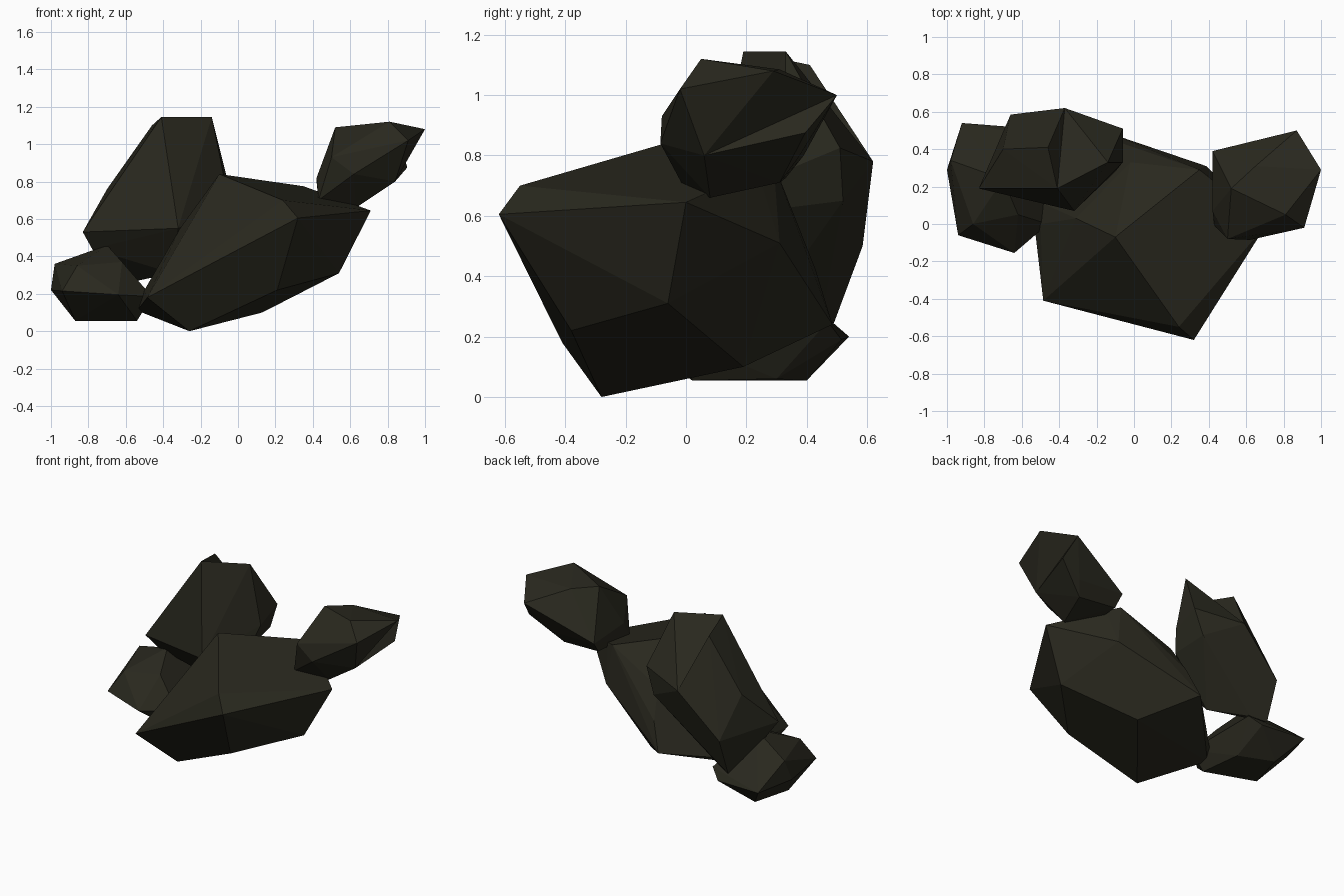
import bpy, bmesh

cube = bpy.data.objects.get("Cube")
if cube:
    bpy.data.objects.remove(cube, do_unlink=True)

# One dark olive stone colour
STONE = (0.022, 0.021, 0.013, 1.0)
stone = bpy.data.materials.new("dark_olive_stone")
stone.use_nodes = True
stone.diffuse_color = STONE
bsdf = stone.node_tree.nodes["Principled BSDF"]
bsdf.inputs["Base Color"].default_value = STONE
bsdf.inputs["Roughness"].default_value = 0.9


def rock(name, corners, dent=None):
    """Faceted boulder: the convex hull of a few corner points.
    dent: the two corners whose shared ridge is turned into a crease."""
    bm = bmesh.new()
    verts = [bm.verts.new(c) for c in corners]
    bmesh.ops.convex_hull(bm, input=verts)
    if dent:
        ridge = bm.edges.get([verts[i] for i in dent])
        if ridge:
            bmesh.utils.edge_rotate(ridge)
    loose = [v for v in bm.verts if not v.link_faces]
    bmesh.ops.delete(bm, geom=loose, context='VERTS')
    # merge nearly flat neighbours into larger facets
    bmesh.ops.dissolve_limit(bm, angle_limit=0.04, verts=bm.verts[:], edges=bm.edges[:])
    bmesh.ops.recalc_face_normals(bm, faces=bm.faces[:])
    mesh = bpy.data.meshes.new(name)
    bm.to_mesh(mesh)
    bm.free()
    mesh.materials.append(stone)
    obj = bpy.data.objects.new(name, mesh)
    bpy.context.collection.objects.link(obj)


# Large central boulder
rock("main_boulder", [
    (-0.10, -0.07, 0.84), (0.24, -0.55, 0.70), (0.32, -0.62, 0.605),
    (-0.485, -0.41, 0.18), (-0.26, -0.28, 0.0), (0.21, -0.38, 0.22),
    (0.54, -0.06, 0.31), (0.71, 0.0, 0.645), (0.13, 0.19, 0.10),
    (0.35, 0.29, 0.775), (0.42, 0.24, 0.74), (0.385, 0.31, 0.51),
    (-0.02, 0.33, 0.60), (-0.06, 0.43, 0.42), (-0.13, 0.485, 0.24),
    (-0.54, 0.06, 0.11), (-0.51, 0.12, 0.16), (-0.50, 0.0, 0.22),
    (-0.31, 0.03, 0.55),
])

# Tall leaning boulder at the back
rock("tall_boulder", [
    (-0.41, 0.19, 1.145), (-0.14, 0.33, 1.145), (-0.46, 0.41, 1.10),
    (-0.70, 0.40, 0.76), (-0.83, 0.19, 0.53), (-0.32, 0.07, 0.55),
    (-0.37, 0.62, 0.78), (-0.06, 0.51, 0.825), (-0.06, 0.33, 0.75),
    (-0.12, 0.52, 0.65), (-0.10, 0.28, 0.62), (-0.66, 0.585, 0.50),
    (-0.66, 0.49, 0.245), (-0.56, 0.45, 0.265), (-0.78, 0.25, 0.44),
    (-0.35, 0.28, 0.31),
], dent=(1, 2))

# Small low boulder on the model's right
rock("low_boulder", [
    (-0.92, 0.54, 0.20), (-1.0, 0.29, 0.22), (-0.94, -0.06, 0.215),
    (-0.64, -0.155, 0.195), (-0.46, 0.0, 0.185), (-0.98, 0.34, 0.36),
    (-0.86, 0.0, 0.35), (-0.62, 0.05, 0.37), (-0.70, 0.24, 0.46),
    (-0.87, 0.14, 0.055), (-0.54, 0.02, 0.055), (-0.80, 0.40, 0.055),
    (-0.58, 0.30, 0.06), (-0.60, 0.515, 0.19), (-0.53, 0.47, 0.25),
])

# Small raised boulder on the model's left
rock("high_boulder", [
    (0.81, 0.05, 1.12), (1.0, 0.29, 1.08), (0.87, 0.50, 1.0),
    (0.65, 0.31, 1.085), (0.52, 0.19, 1.09), (0.91, -0.02, 1.02),
    (0.50, -0.08, 0.93), (0.62, -0.085, 0.84), (0.42, 0.07, 0.82),
    (0.43, -0.01, 0.70), (0.42, 0.39, 0.80), (0.43, 0.33, 0.725),
    (0.63, 0.08, 0.66), (0.84, 0.06, 0.80), (0.70, 0.31, 0.71),
    (0.75, 0.37, 0.79), (0.905, 0.395, 0.875),
], dent=(1, 16))
